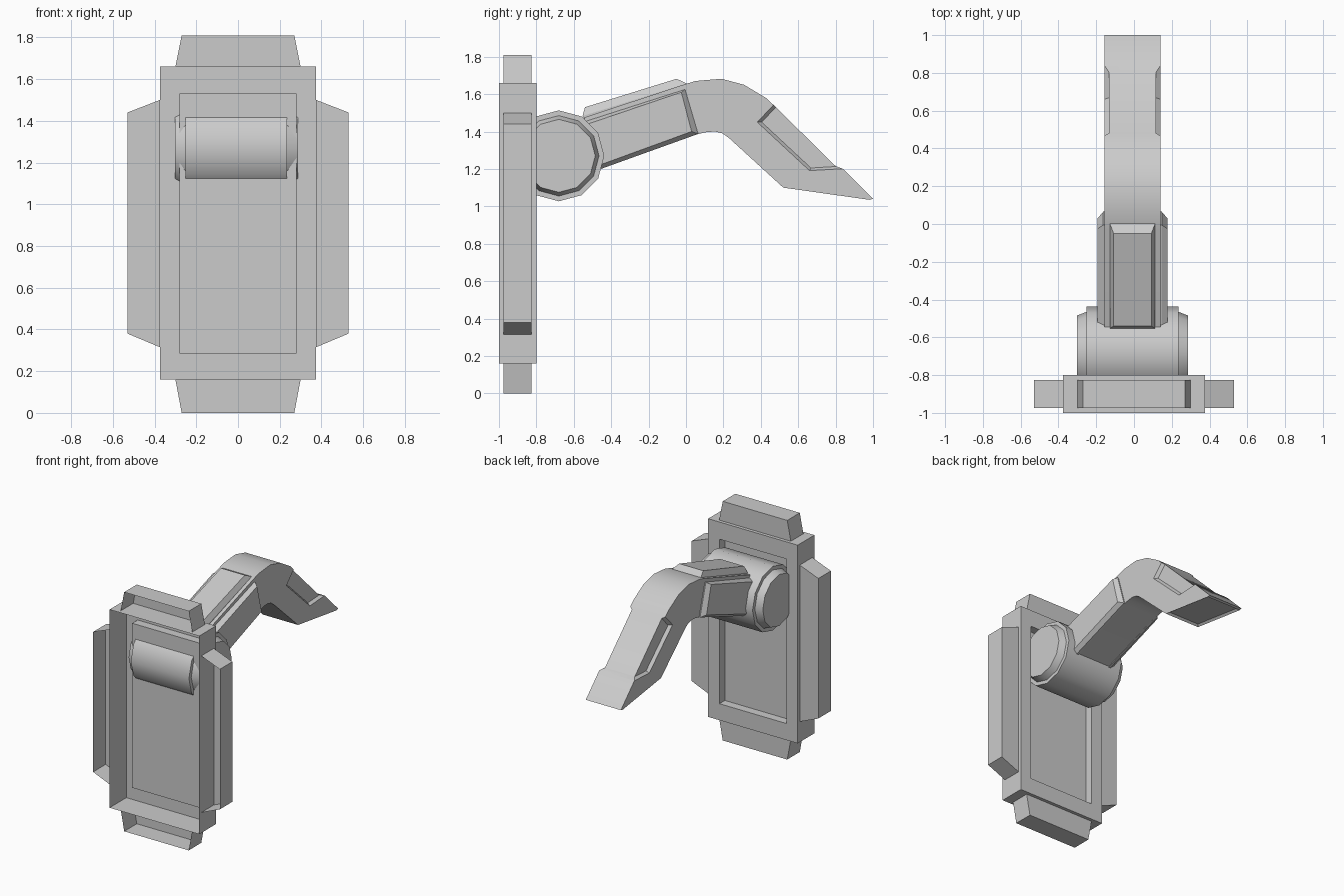
import bpy, bmesh, math

if "Cube" in bpy.data.objects:
    bpy.data.objects.remove(bpy.data.objects["Cube"])

CX = -0.008   # arm and barrel sit very slightly off centre


def finish(name, bm, smooth=None):
    bmesh.ops.recalc_face_normals(bm, faces=bm.faces[:])
    me = bpy.data.meshes.new(name)
    bm.to_mesh(me)
    bm.free()
    ob = bpy.data.objects.new(name, me)
    bpy.context.collection.objects.link(ob)
    if smooth:
        bpy.ops.object.select_all(action='DESELECT')
        ob.select_set(True)
        bpy.context.view_layer.objects.active = ob
        bpy.ops.object.shade_smooth_by_angle(angle=math.radians(smooth))
    return ob


def loft(name, rings, start=True, end=True, smooth=None):
    """Skin a list of equal-length point rings, with optional end caps."""
    bm = bmesh.new()
    vs = [[bm.verts.new(p) for p in r] for r in rings]
    n = len(vs[0])
    for a, b in zip(vs, vs[1:]):
        for i in range(n):
            j = (i + 1) % n
            bm.faces.new((a[i], a[j], b[j], b[i]))
    if start:
        bm.faces.new(vs[0])
    if end:
        bm.faces.new(vs[-1])
    return finish(name, bm, smooth)


def in_yz(pts, x):
    return [(x, y, z) for y, z in pts]


def in_xz(pts, y):
    return [(x, y, z) for x, z in pts]


def rect(hx, z0, z1):
    return [(-hx, z0), (hx, z0), (hx, z1), (-hx, z1)]


# Wall plate: shell open at the front, sunken panel on the arm side
outer, panel = rect(0.375, 0.16, 1.66), rect(0.28, 0.285, 1.53)
loft("wall_plate", [in_xz(outer, -1), in_xz(outer, -0.8),
                    in_xz(panel, -0.8), in_xz(panel, -0.865)], start=False)

# Tapered tabs on the four edges, also open at the front
tabs = {
    "right_tab": [(0.375, 0.315), (0.53, 0.38), (0.53, 1.44), (0.375, 1.5)],
    "left_tab": [(-0.375, 0.315), (-0.53, 0.38), (-0.53, 1.44), (-0.375, 1.5)],
    "top_tab": [(-0.3, 1.66), (0.3, 1.66), (0.27, 1.81), (-0.27, 1.81)],
    "bottom_tab": [(-0.3, 0.16), (0.3, 0.16), (0.27, 0), (-0.27, 0)],
}
for name, pts in tabs.items():
    loft(name, [in_xz(pts, -0.975), in_xz(pts, -0.825)], start=False)

# Pivot barrel with stepped, chamfered ends
steps = [(-0.295, 0.195), (-0.243, 0.215), (-0.243, 0.243),
         (0.243, 0.243), (0.243, 0.215), (0.295, 0.195)]
N = 12
loft("pivot_barrel",
     [[(CX + x, -0.68 + r * math.cos(i * math.tau / N), 1.27 + r * math.sin(i * math.tau / N))
       for i in range(N)] for x, r in steps], smooth=35)

# Bent arm extruded from its side profile
profile = [(-0.46, 1.205), (0.06, 1.385), (0.11, 1.397), (0.155, 1.4), (0.195, 1.39),
           (0.23, 1.365), (0.52, 1.10), (0.98, 1.035), (1.0, 1.04), (0.84, 1.2),
           (0.80, 1.215), (0.47, 1.54), (0.43, 1.578), (0.31, 1.65), (0.19, 1.682),
           (0.05, 1.67), (-0.03, 1.645), (-0.545, 1.475)]
arm = loft("arm", [in_yz(profile, CX - 0.147), in_yz(profile, CX + 0.147)])

# Shallow hollow under the arm tip
bm = bmesh.new()
bm.from_mesh(arm.data)
tip = min((f for f in bm.faces if len(f.verts) == 4 and f.calc_area() > 0.1),
          key=lambda f: f.calc_center_median().z)
bmesh.ops.inset_region(bm, faces=[tip], thickness=0.02, depth=-0.015)
bm.to_mesh(arm.data)
bm.free()

# Bevelled recesses cut into both sides of the forearm
wide = [(0.38, 1.45), (0.66, 1.19), (1.0, 1.21), (0.55, 1.63)]
floor = [(0.405, 1.45), (0.668, 1.205), (1.0, 1.225), (0.575, 1.63)]
for s in (-1, 1):
    cut = loft("recess_cutter", [in_yz(floor, CX + s * 0.125), in_yz(wide, CX + s * 0.148),
                                 in_yz(wide, CX + s * 0.2)])
    cut.hide_render = True
    mod = arm.modifiers.new("recess", 'BOOLEAN')
    mod.operation, mod.solver, mod.object = 'DIFFERENCE', 'EXACT', cut
    bpy.context.view_layer.objects.active = arm
    bpy.ops.object.modifier_apply(modifier=mod.name)
    bpy.data.objects.remove(cut)
bpy.ops.object.select_all(action='DESELECT')
arm.select_set(True)
bpy.ops.object.shade_smooth_by_angle(angle=math.radians(28))

# Raised bevelled panels on both sides of the upper arm
base = [(-0.455, 1.2), (0.065, 1.387), (-0.005, 1.625), (-0.535, 1.455)]
face = [(-0.45, 1.225), (0.03, 1.4), (-0.025, 1.61), (-0.525, 1.44)]
for s, side in ((-1, "left"), (1, "right")):
    loft(side + "_arm_panel", [in_yz(base, CX + s * 0.14), in_yz(base, CX + s * 0.155),
                               in_yz(face, CX + s * 0.185)])

# Raised plate on top of the upper arm
loft("top_arm_panel",
     [[(CX - w, y0, z0), (CX + w, y0, z0), (CX + w, y1, z1), (CX - w, y1, z1)]
      for w, y0, z0, y1, z1 in ((0.12, -0.54, 1.46, 0.01, 1.645),
                                (0.12, -0.553, 1.483, 0.003, 1.657),
                                (0.1, -0.54, 1.53, -0.05, 1.682))])
